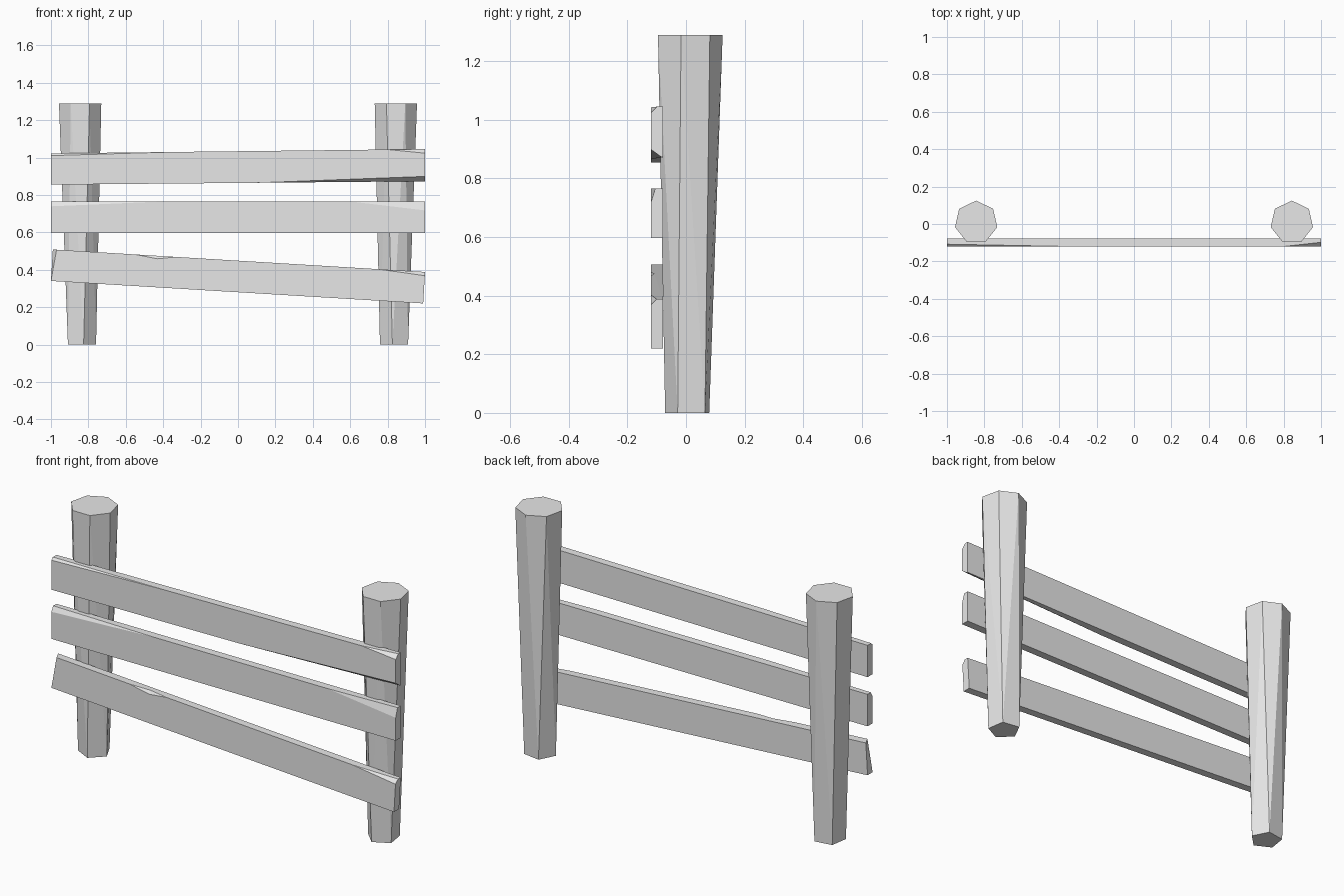
import bpy
import bmesh
from math import cos, sin, radians
from mathutils import Vector

if "Cube" in bpy.data.objects:
    bpy.data.objects.remove(bpy.data.objects["Cube"])

FRONT, BACK = -0.12, -0.078   # board faces
HEIGHT = 1.29                 # post height

grey = bpy.data.materials.new("weathered_grey")
grey.use_nodes = True
grey.diffuse_color = (0.8, 0.8, 0.8, 1)
grey.node_tree.nodes["Principled BSDF"].inputs["Base Color"].default_value = (0.8, 0.8, 0.8, 1)


def finish(bm, name):
    bmesh.ops.recalc_face_normals(bm, faces=bm.faces[:])
    mesh = bpy.data.meshes.new(name)
    bm.to_mesh(mesh)
    bm.free()
    mesh.materials.append(grey)
    obj = bpy.data.objects.new(name, mesh)
    bpy.context.collection.objects.link(obj)
    return obj


def hull(points):
    """Convex solid around the points, with flat areas merged."""
    bm = bmesh.new()
    for p in points:
        bm.verts.new(p)
    bmesh.ops.convex_hull(bm, input=bm.verts[:])
    bmesh.ops.dissolve_limit(bm, angle_limit=radians(0.3), verts=bm.verts[:], edges=bm.edges[:])
    return bm


def ring(x, y, z, radius, sides, start):
    angles = [radians(start + 360 * i / sides) for i in range(sides)]
    return [(x + radius * cos(a), y + radius * sin(a), z) for a in angles]


def post(name, side):
    """Hewn post: seven-sided top tapering to a five-sided foot."""
    pts = ring(0.844, 0.009, HEIGHT, 0.116, 7, 90) + ring(0.838, 0.008, 0, 0.08, 5, 45)
    return finish(hull([(side * x, y, z) for x, y, z in pts]), name)


def line(a, b, x):
    """Height at x of the line through (x, z) points a and b."""
    return a[1] + (b[1] - a[1]) * (x - a[0]) / (b[0] - a[0])


def slice_off(bm, p, q, r):
    """Remove the corner beyond the plane through three points and cap it."""
    p, q, r = Vector(p), Vector(q), Vector(r)
    normal = (q - p).cross(r - p).normalized()
    centre = sum((v.co for v in bm.verts), Vector()) / len(bm.verts)
    if normal.dot(centre - p) > 0:
        normal.negate()
    cut = bmesh.ops.bisect_plane(bm, geom=bm.verts[:] + bm.edges[:] + bm.faces[:], dist=1e-5,
                                 plane_co=p, plane_no=normal, clear_outer=True)
    edges = [g for g in cut["geom_cut"] if isinstance(g, bmesh.types.BMEdge)]
    bmesh.ops.edgenet_fill(bm, edges=edges)


def board(tl, tr, bl, br, chamfers, back_shift=0):
    """Board from four (x, z) corners; chamfers are (edge, end, start, drop, depth)."""
    pts = [(x, y, z) for x, z in (tl, tr, bl, br) for y in (FRONT, BACK)]
    pts[1] = (tl[0] + back_shift, BACK, tl[1])
    bm = hull(pts)
    for edge, end, start, drop, depth in chamfers:
        a, b, sign = (tl, tr, -1) if edge == "top" else (bl, br, 1)
        z_end = line(a, b, end)
        slice_off(bm, (end, FRONT, z_end + sign * drop),
                  (start, FRONT, line(a, b, start)),
                  (end, FRONT + depth, z_end))
    return bm


# Posts
post("left_post", 1)
post("right_post", -1)

# Top board, worn along both upper ends and under the left end
finish(board((-1, 1.022), (1, 1.045), (-1, 0.855), (1, 0.873),
             [("top", -1, -0.35, 0.012, 0.012),
              ("top", 1, 0.8, 0.022, 0.022),
              ("bottom", 1, 0.1, 0.026, 0.036)]), "top_board")

# Middle board, worn along both upper ends
finish(board((-1, 0.765), (1, 0.765), (-1, 0.597), (1, 0.597),
             [("top", -1, -0.4, 0.026, 0.015),
              ("top", 1, 0.6, 0.048, 0.015)]), "middle_board")

# Bottom board, sagging, with a slanted end
left_top, right_top = (-0.97, 0.507), (1, 0.388)
bm = board(left_top, right_top, (-1, 0.34), (0.99, 0.22),
           [("top", 1, 0.75, 0.02, 0.02)], back_shift=-0.02)

# Dent in its front upper edge
for x in (-0.55, -0.43, -0.33):
    bmesh.ops.bisect_plane(bm, geom=bm.verts[:] + bm.edges[:] + bm.faces[:], dist=1e-5,
                           plane_co=(x, 0, 0), plane_no=(1, 0, 0))
target = Vector((-0.43, FRONT, line(left_top, right_top, -0.43)))
min(bm.verts, key=lambda v: (v.co - target).length).co.z -= 0.016
bmesh.ops.triangulate(bm, faces=[f for f in bm.faces if f.normal.z > 0.5])
finish(bm, "bottom_board")
